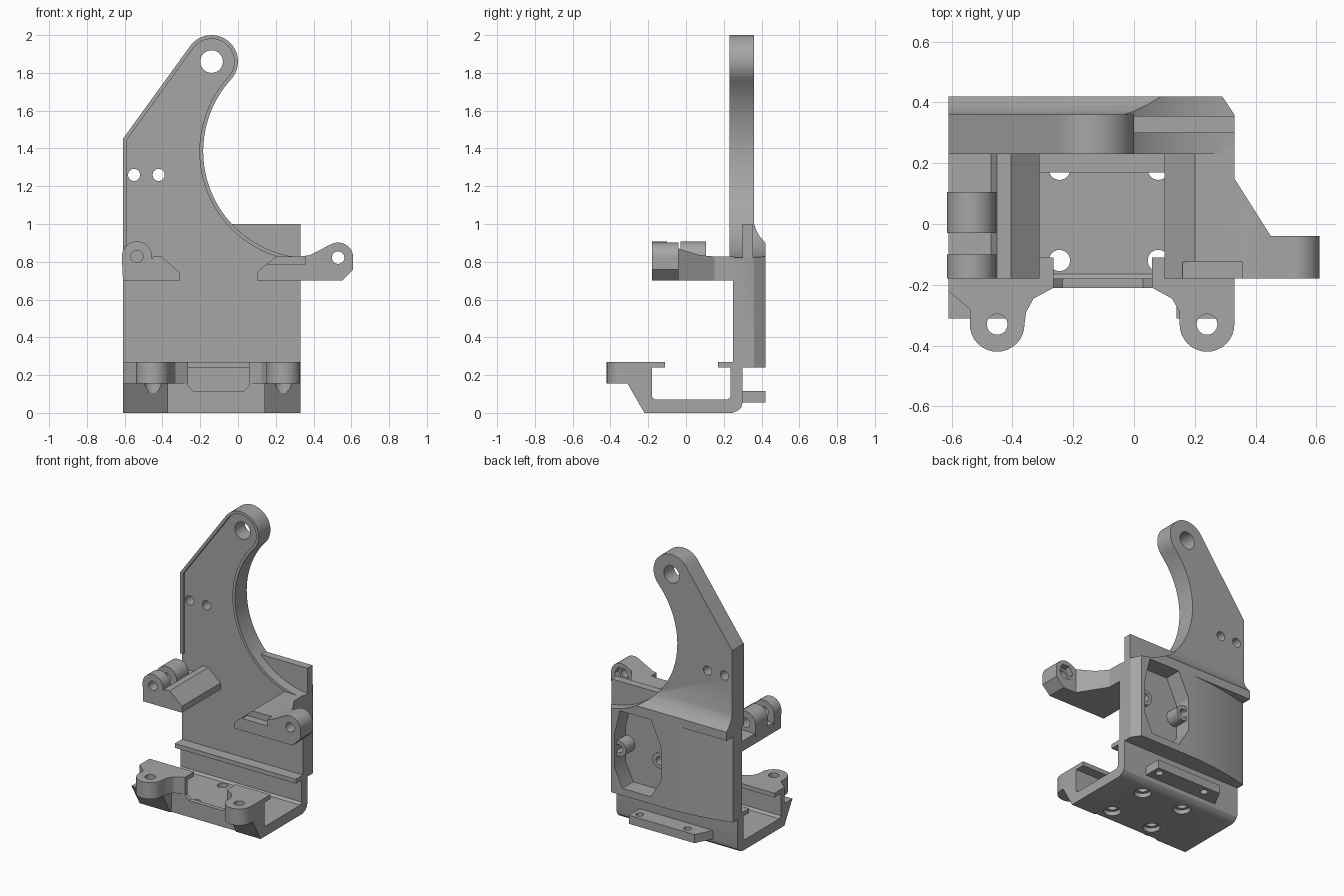
import bpy, bmesh, math
from mathutils import Vector

if "Cube" in bpy.data.objects:
    bpy.data.objects.remove(bpy.data.objects["Cube"], do_unlink=True)

grey = bpy.data.materials.new("plain grey")
grey.use_nodes = True
grey.diffuse_color = (0.38, 0.38, 0.38, 1)
grey.node_tree.nodes["Principled BSDF"].inputs["Base Color"].default_value = grey.diffuse_color

parts, helpers = [], []


def arc(c, r, a0, a1, n=16):
    angles = [math.radians(a0 + (a1 - a0) * i / n) for i in range(n + 1)]
    return [(c[0] + r * math.cos(a), c[1] + r * math.sin(a)) for a in angles]


def prism(name, pts, axis, lo, hi, helper=False):
    """Extrude a 2D outline along an axis from lo to hi."""
    place = {"x": lambda a, b, d: (d, a, b),
             "y": lambda a, b, d: (a, d, b),
             "z": lambda a, b, d: (a, b, d)}[axis]
    bm = bmesh.new()
    face = bm.faces.new([bm.verts.new(place(a, b, lo)) for a, b in pts])
    out = bmesh.ops.extrude_face_region(bm, geom=[face])
    moved = [v for v in out["geom"] if isinstance(v, bmesh.types.BMVert)]
    bmesh.ops.translate(bm, verts=moved, vec=Vector(place(0, 0, hi - lo)))
    bmesh.ops.recalc_face_normals(bm, faces=bm.faces)
    mesh = bpy.data.meshes.new(name)
    bm.to_mesh(mesh)
    bm.free()
    mesh.materials.append(grey)
    ob = bpy.data.objects.new(name, mesh)
    bpy.context.collection.objects.link(ob)
    ob.hide_render = helper
    (helpers if helper else parts).append(ob)
    return ob


def cutter(pts, axis, lo, hi):
    return prism("cutter", pts, axis, lo, hi, True)


def box(x0, x1, y0, y1, z0, z1):
    return cutter([(x0, y0), (x1, y0), (x1, y1), (x0, y1)], "z", z0, z1)


def hole(c, r, axis, lo, hi, sides=28):
    return cutter(arc(c, r, 0, 360, sides)[:-1], axis, lo, hi)


def combine(ob, others, operation="DIFFERENCE"):
    for other in others:
        mod = ob.modifiers.new("combine", "BOOLEAN")
        mod.operation, mod.solver, mod.object = operation, "EXACT", other
        bpy.context.view_layer.update()
        graph = bpy.context.evaluated_depsgraph_get()
        mesh = bpy.data.meshes.new_from_object(ob.evaluated_get(graph))
        ob.modifiers.clear()
        ob.data = mesh


# Arm outline: straight left edge, round tip, large round scoop
TIP, TIP_R, SCOOP = (-0.14, 1.86), 0.14, (0.38, 1.385)
SCOOP_R = math.dist(TIP, SCOOP) - TIP_R
JOIN = math.degrees(math.atan2(SCOOP[1] - TIP[1], SCOOP[0] - TIP[0]))


def outline(inset):
    return ([(-0.61 + inset, 1.45 - inset / 3)]
            + arc(TIP, TIP_R - inset, 144, JOIN, 24)
            + arc(SCOOP, SCOOP_R + inset, 180 + JOIN, 265, 40)[1:])


# Upright plate with thickened back
plate = prism("upright_plate", outline(0) + [(0.33, 0.82), (0.33, 0.24), (-0.61, 0.24)], "y", 0.23, 0.36)
back_profile = [(0.3, 0.24), (0.42, 0.24), (0.42, 0.9), (0.39, 0.935), (0.37, 0.97), (0.36, 1.0), (0.3, 1.0)]
back = prism("back_block", back_profile, "x", -0.61, 0.33, True)
combine(plate, [back], "UNION")

# Recessed front face inside a thin rim
recess = cutter(outline(0.02) + [(0.5, 0.8), (0.5, 0.1), (-0.7, 0.1), (-0.7, 0.88), (-0.59, 0.88)], "y", 0.1, 0.25)
scoop = hole(SCOOP, SCOOP_R, "y", 0.355, 0.6, 96)
corner = cutter([(0.29, 0.43), (0.29, 0.42), (0.33, 0.36), (0.4, 0.36), (0.4, 0.43)], "z", 0.1, 1.1)

# Curved hollow and angular pocket in the back
bow = [(-0.1 - 0.53 * t, 0.42 - 0.075 * t * t) for t in [i / 10 for i in range(11)]]
hollow = cutter(bow + [(-0.63, 0.5), (-0.1, 0.5)], "z", 0.1, 0.84)
pocket = cutter([(0.22, 0.83), (-0.02, 0.83), (-0.1, 0.66), (-0.1, 0.42),
                 (-0.02, 0.29), (0.2, 0.29), (0.26, 0.42), (0.26, 0.66)], "y", 0.3, 0.5)
combine(plate, [recess, scoop, corner, hollow, pocket, hole(TIP, 0.06, "y", 0, 0.6)])
combine(plate, [hole((x, 1.26), 0.032, "y", 0, 0.6) for x in (-0.55, -0.42)])

# Screw bosses at the pocket sides
for name, x in (("left_boss", 0.24), ("right_boss", -0.075)):
    boss = prism(name, arc((x, 0.55), 0.055, 0, 360, 24)[:-1], "y", 0.29, 0.4)
    combine(boss, [hole((x, 0.55), 0.028, "y", 0.32, 0.5)])

# Channel base with lips
channel = prism("channel_base", [
    (-0.21, 0), (0.245, 0), (0.275, 0.012), (0.293, 0.03), (0.3, 0.06), (0.3, 0.27), (0.17, 0.27),
    (0.17, 0.24), (0.235, 0.24), (0.235, 0.085), (0.22, 0.07), (-0.165, 0.07), (-0.18, 0.085),
    (-0.18, 0.24), (-0.11, 0.24), (-0.11, 0.27), (-0.21, 0.27)], "x", -0.61, 0.33)
notch = cutter([(-0.265, 0.4), (-0.265, 0.145), (-0.235, 0.115), (0.03, 0.115), (0.06, 0.145), (0.06, 0.4)],
               "y", -0.4, -0.05)
combine(channel, [notch])
for x in (-0.245, 0.08):
    for y in (-0.12, 0.18):
        combine(channel, [hole((x, y), 0.035, "z", -0.1, 0.15), hole((x, y), 0.055, "z", -0.1, 0.03)])

# Front lugs on sloping gussets
lug_shapes = {
    "right": (-0.45, [(-0.61, -0.19), (-0.61, -0.22), (-0.54, -0.28)],
              [(-0.355, -0.29), (-0.33, -0.245), (-0.265, -0.21), (-0.265, -0.19)], -0.61, -0.37),
    "left": (0.24, [(0.06, -0.19), (0.06, -0.21), (0.125, -0.245), (0.15, -0.29)],
             [(0.33, -0.19)], 0.14, 0.33)}
for side, (cx, before, after, x0, x1) in lug_shapes.items():
    c = (cx, -0.33)
    lug = prism(side + "_front_lug", before + arc(c, 0.09, 180, 360) + after, "z", 0.155, 0.27)
    gusset = prism(side + "_gusset", [(-0.2, 0), (-0.22, 0), (-0.31, 0.156), (-0.2, 0.156)], "x", x0, x1)
    combine(lug, [hole(c, 0.034, "z", 0, 0.5)])
    combine(gusset, [hole(c, 0.05, "z", -0.1, 0.155)])

# Rear mounting tab
tab = prism("rear_tab", [(0.15, 0.28), (0.15, 0.42), (-0.36, 0.42), (-0.43, 0.28)], "z", 0.055, 0.115)
combine(tab, [hole((x, 0.37), 0.025, "z", 0, 0.2) for x in (0.1, -0.27)])

# Left side arm with eye and nut seat
EYE = (0.53, 0.822)
arm = prism("left_arm", [(0.1, 0.7), (0.55, 0.7), (0.61, 0.76)] + arc(EYE, 0.08, 0, 117)
            + [(0.38, 0.835), (0.33, 0.828), (0.2, 0.828), (0.1, 0.745)], "y", -0.18, 0.255)
combine(arm, [
    cutter([(0.33, 0.4), (0.33, 0.15), (0.45, -0.04), (0.7, -0.04), (0.7, 0.4)], "z", 0.5, 1.1),
    box(0.16, 0.355, -0.3, -0.125, 0.785, 1),
    hole(EYE, 0.033, "y", -0.3, 0.1),
    hole(EYE, 0.055, "y", -0.085, 0.1, 6)])

# Right bracket with two hinge knuckles
PIN = (-0.535, 0.828)
bracket = prism("right_bracket", [(-0.61, 0.7), (-0.31, 0.7), (-0.31, 0.745), (-0.405, 0.828),
                                  (-0.45, 0.828), (-0.47, 0.77), (-0.61, 0.77)], "y", -0.18, 0.255)
combine(bracket, [hole(PIN, 0.033, "y", -0.3, 0.1)])
for name, y0, y1 in (("front_knuckle", -0.18, -0.1), ("rear_knuckle", -0.03, 0.105)):
    knuckle = prism(name, arc(PIN, 0.08, 0, 180) + [(-0.61, 0.72), (-0.45, 0.72)], "y", y0, y1)
    combine(knuckle, [hole(PIN, 0.033, "y", -0.3, 0.3)])

for ob in helpers:
    bpy.data.objects.remove(ob, do_unlink=True)

# Smooth curved faces, keep edges crisp
bpy.ops.object.select_all(action="DESELECT")
for ob in parts:
    ob.select_set(True)
bpy.context.view_layer.objects.active = plate
bpy.ops.object.shade_smooth_by_angle(angle=math.radians(25))
